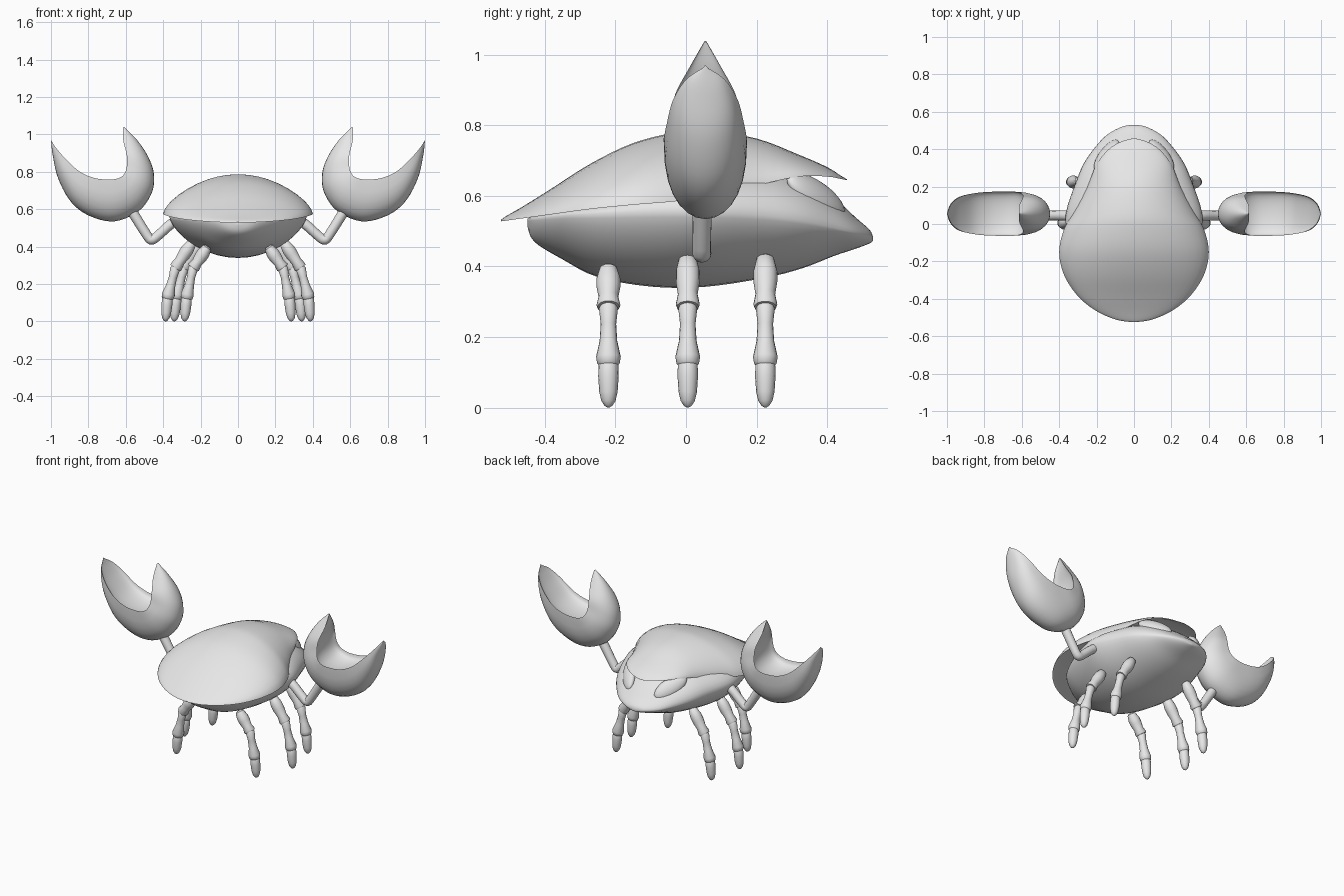
import bpy, bmesh, math
from mathutils import Vector, Matrix

if "Cube" in bpy.data.objects:
    bpy.data.objects.remove(bpy.data.objects["Cube"])

grey = bpy.data.materials.new("light_grey")
grey.diffuse_color = (0.8, 0.8, 0.8, 1)
grey.use_nodes = True
grey.node_tree.nodes["Principled BSDF"].inputs["Base Color"].default_value = grey.diffuse_color


def finish(name, bm, angle=40):
    """Turn a bmesh into a smooth shaded object with sharp edges kept."""
    bmesh.ops.recalc_face_normals(bm, faces=bm.faces)
    me = bpy.data.meshes.new(name)
    bm.to_mesh(me)
    bm.free()
    me.materials.append(grey)
    me.shade_smooth()
    me.set_sharp_from_angle(angle=math.radians(angle))
    ob = bpy.data.objects.new(name, me)
    bpy.context.collection.objects.link(ob)
    return ob


def add_loft(bm, rings):
    """Skin a row of closed rings and cap both ends."""
    vs = [[bm.verts.new(p) for p in r] for r in rings]
    n = len(vs[0])
    for a, b in zip(vs, vs[1:]):
        for i in range(n):
            j = (i + 1) % n
            bm.faces.new((a[i], a[j], b[j], b[i]))
    bm.faces.new(vs[0])
    bm.faces.new(vs[-1])


def refine(rows, steps=4):
    """Smoothly interpolate rows of numbers."""
    out = []
    for i in range(len(rows) - 1):
        p0, p1 = rows[max(i - 1, 0)], rows[i]
        p2, p3 = rows[i + 1], rows[min(i + 2, len(rows) - 1)]
        for s in range(steps):
            t = s / steps
            out.append([0.5 * (2 * b + (c - a) * t + (2 * a - 5 * b + 4 * c - d) * t * t
                               + (3 * b - a - 3 * c + d) * t ** 3)
                        for a, b, c, d in zip(p0, p1, p2, p3)])
    return out + [list(rows[-1])]


def section(y, w, rim, top, low, p_top, p_low, n=20):
    """Cross-section with a sharp rim, an upper arch and a lower arch."""
    ring = []
    for k in range(2 * n):
        t = math.pi * k / n
        s = abs(math.sin(t))
        z = rim + (top - rim) * s ** p_top if k <= n else rim + (low - rim) * s ** p_low
        ring.append((w * math.cos(t), y, z))
    return ring


def add_tube(bm, pts, n=16):
    """Round tube through (point, radius) pairs."""
    P = [Vector(p) for p, r in pts]
    rings = []
    for i, (p, r) in enumerate(pts):
        d = (P[min(i + 1, len(P) - 1)] - P[max(i - 1, 0)]).normalized()
        u = Vector((0, 1, 0))
        v = d.cross(u).normalized()
        rings.append([P[i] + r * (math.cos(2 * math.pi * k / n) * u + math.sin(2 * math.pi * k / n) * v)
                      for k in range(n)])
    add_loft(bm, rings)


# Upper shell: y, half width, rim height, top height
shell = [(-.525, .01, .528, .532), (-.51, .1, .53, .543), (-.46, .21, .537, .572),
         (-.38, .305, .548, .622), (-.27, .375, .563, .692), (-.15, .4, .575, .75),
         (-.03, .375, .585, .78), (.06, .325, .6, .785), (.2, .25, .63, .763),
         (.32, .2, .655, .717), (.4, .135, .655, .682), (.44, .07, .648, .657),
         (.457, .01, .645, .647)]
bm = bmesh.new()
add_loft(bm, [section(y, w, r, t, r + (t - r) * .12, 1.25, 1) for y, w, r, t in refine(shell)])
finish("upper_shell", bm)

# Lower body: y, half width, rim height, bottom height, top height
body = [(-.45, .02, .53, .515, .535), (-.43, .11, .535, .47, .545), (-.35, .22, .545, .42, .57),
        (-.25, .29, .55, .37, .6), (-.1, .345, .555, .343, .66), (.05, .365, .555, .342, .69),
        (.22, .312, .545, .367, .69), (.33, .265, .53, .395, .655), (.42, .2, .51, .43, .595),
        (.48, .14, .495, .45, .54), (.52, .065, .485, .465, .505), (.53, .01, .48, .472, .485)]
bm = bmesh.new()
add_loft(bm, [section(y, w, r, t, b, 1, 1.4) for y, w, r, b, t in refine(body)])
finish("lower_body", bm)

# Claw stations from inner to outer tip: outer x, z, inner x, z, half depth
claw = [(.61, 1.04, .615, 1.035, .004), (.54, .97, .613, .965, .045), (.48, .88, .595, .89, .085),
        (.45, .79, .595, .825, .1), (.46, .69, .61, .785, .112), (.53, .59, .64, .765, .118),
        (.66, .535, .69, .758, .118), (.79, .562, .77, .767, .117), (.89, .635, .85, .803, .11),
        (.96, .76, .925, .872, .092), (.99, .885, .975, .93, .055), (1, .97, .997, .965, .004)]


def claw_ring(ox, oz, ix, iz, d, sx):
    """Round outside, with a scooped groove between the inner rims."""
    ring, n = [], 14
    for k in range(2 * n):
        t = math.pi * k / n
        s = abs(math.sin(t))
        f = s ** .8 if k <= n else .22 * s ** .7
        ring.append((sx * (ix + (ox - ix) * f), .055 + d * math.cos(t), iz + (oz - iz) * f))
    return ring


# Legs: y, then x, z of hip, knee, ankle and foot
legs = {"rear": (-.22, (.16, .4), (.24, .285), (.275, .125), (.286, 0)),
        "middle": (.005, (.24, .43), (.335, .285), (.377, .125), (.388, 0)),
        "front": (.225, (.2, .43), (.29, .285), (.33, .125), (.342, 0))}

for side, sx in (("right", 1), ("left", -1)):
    bm = bmesh.new()
    add_loft(bm, [claw_ring(*row, sx) for row in refine(claw, 5)])
    finish(side + "_claw", bm)

    # Bent arm
    bm = bmesh.new()
    path = [(.28, .545, .027), (.345, .53, .027), (.435, .452, .026), (.462, .438, .027),
            (.485, .458, .026), (.58, .61, .028)]
    add_tube(bm, [((sx * x, .045, z), r) for x, z, r in refine(path, 3)])
    finish(side + "_arm", bm)

    # Eye lying flush on the sloping face
    along = Vector((-.5 * sx, .72, -.45)).normalized()
    out = Vector((.55 * sx, .6, .5))
    out = (out - along * out.dot(along)).normalized()
    across = out.cross(along)
    M = Matrix((along * .11, across * .052, out * .03)).transposed().to_4x4()
    bm = bmesh.new()
    bmesh.ops.create_uvsphere(bm, u_segments=24, v_segments=14, radius=1,
                              matrix=Matrix.Translation((.147 * sx, .368, .602)) @ M)
    finish(side + "_eye", bm)

    # Three-part legs with flared joints
    for name, (y, *joints) in legs.items():
        J = [Vector((sx * x, y, z)) for x, z in joints]
        parts = [(J[0], J[1], [(0, .012), (.06, .025), (.3, .034), (.5, .034), (.75, .028), (.95, .034), (1, .031)]),
                 (J[1], J[2], [(-.06, .02), (.02, .027), (.3, .022), (.6, .025), (.88, .035), (1, .032), (1.04, .026)]),
                 (J[2], J[3], [(-.12, .02), (0, .028), (.3, .029), (.65, .026), (.85, .02), (.96, .011), (1, .003)])]
        bm = bmesh.new()
        for a, b, prof in parts:
            add_tube(bm, [(a.lerp(b, t), r) for t, r in prof])
        finish(f"{side}_{name}_leg", bm)
